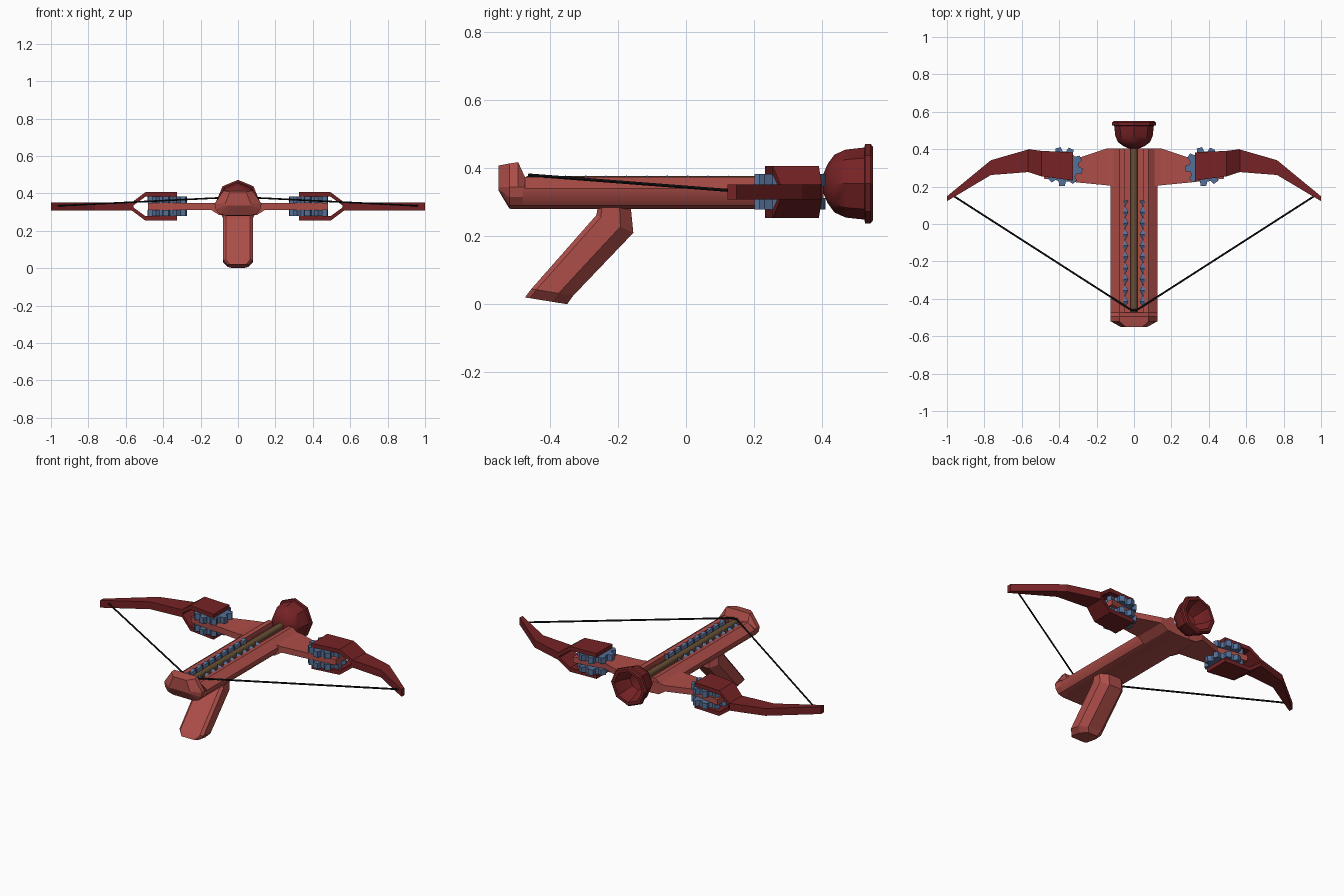
import bpy, bmesh, math
from mathutils import Vector

if "Cube" in bpy.data.objects:
    bpy.data.objects.remove(bpy.data.objects["Cube"])


def material(name, rgb):
    m = bpy.data.materials.new(name)
    m.diffuse_color = (*rgb, 1)
    m.use_nodes = True
    m.node_tree.nodes["Principled BSDF"].inputs["Base Color"].default_value = m.diffuse_color
    return m


RED = material("light_red", (0.42, 0.075, 0.065))
DARK = material("dark_red", (0.18, 0.016, 0.018))
BLUE = material("steel_blue", (0.09, 0.16, 0.31))
BROWN = material("brown", (0.14, 0.08, 0.035))
BLACK = material("black", (0.008, 0.008, 0.008))


def finish(name, bm, mat, smooth=None):
    bmesh.ops.recalc_face_normals(bm, faces=bm.faces)
    me = bpy.data.meshes.new(name)
    bm.to_mesh(me)
    bm.free()
    me.materials.append(mat)
    ob = bpy.data.objects.new(name, me)
    bpy.context.collection.objects.link(ob)
    if smooth:
        bpy.context.view_layer.objects.active = ob
        ob.select_set(True)
        bpy.ops.object.shade_smooth_by_angle(angle=math.radians(smooth))
        ob.select_set(False)
    return ob


def loft(name, rings, mat, smooth=None):
    """Skin a list of equal-length closed rings and cap both ends."""
    bm = bmesh.new()
    vs = [[bm.verts.new(p) for p in r] for r in rings]
    n = len(vs[0])
    for a, b in zip(vs, vs[1:]):
        for i in range(n):
            j = (i + 1) % n
            bm.faces.new((a[i], a[j], b[j], b[i]))
    bm.faces.new(vs[0])
    bm.faces.new(vs[-1])
    return finish(name, bm, mat, smooth)


def bars(stations, s):
    """Box rings along x from (x, y0, y1, z0, z1)."""
    return [[(s * x, y0, z0), (s * x, y1, z0), (s * x, y1, z1), (s * x, y0, z1)]
            for x, y0, y1, z0, z1 in stations]


def rod(name, a, b, r, sides, mat):
    a, b = Vector(a), Vector(b)
    q = (b - a).to_track_quat('Z', 'Y')
    ring = [q @ Vector((r * math.cos(2 * math.pi * i / sides),
                        r * math.sin(2 * math.pi * i / sides), 0)) for i in range(sides)]
    loft(name, [[a + p for p in ring], [b + p for p in ring]], mat, 50)


def mirrored(half):
    return half + [(-x, z) for x, z in reversed(half)]


# stock with a long groove in the top and a rounded underside
stock = mirrored([(0.05, 0.345), (0.052, 0.372), (0.078, 0.374), (0.125, 0.34),
                  (0.12, 0.315), (0.10, 0.29), (0.065, 0.28)])
loft("stock", [[(x, y, z) for x, z in stock] for y in (-0.48, 0.403)], RED, 30)


# raised butt closing the back of the stock
def butt_ring(y, top, bottom, w):
    half = [(0.078 * w, top), (0.125 * w, 0.345), (0.12 * w, max(bottom, 0.315)),
            (0.10 * w, max(bottom, 0.29)), (0.065 * w, bottom)]
    return [(x, y, z) for x, z in mirrored(half)]


loft("butt", [butt_ring(-0.474, 0.374, 0.28, 1), butt_ring(-0.494, 0.418, 0.28, 1),
              butt_ring(-0.52, 0.414, 0.281, 1), butt_ring(-0.552, 0.408, 0.335, 0.55)], RED)


# slanted grip, chamfered toward the muzzle
def grip_ring(yb, zb, yf, zf, w):
    pts = []
    for x, t in [(0.8, 0), (1, 0.12), (1, 0.65), (0.55, 1)]:
        pts.append((x * w, yb + (yf - yb) * t, zb + (zf - zb) * t))
    return pts + [(-x, y, z) for x, y, z in reversed(pts)]


loft("grip", [grip_ring(-0.255, 0.31, -0.165, 0.31, 0.08),
              grip_ring(-0.264, 0.262, -0.155, 0.21, 0.08),
              grip_ring(-0.455, 0.045, -0.332, 0.025, 0.08),
              grip_ring(-0.474, 0.020, -0.350, 0.0, 0.055)], RED)

# arrow shaft
rod("arrow_shaft", (0, -0.47, 0.358), (0, 0.43, 0.358), 0.019, 8, BROWN)

# plunger cup: eight-sided turned profile, hollow toward the front of the arrow
profile = [(0.03, 0.405), (0.058, 0.417), (0.085, 0.437), (0.100, 0.47), (0.106, 0.525),
           (0.117, 0.527), (0.117, 0.543), (0.109, 0.55), (0.092, 0.55), (0.084, 0.50),
           (0.055, 0.452), (0.02, 0.44)]
loft("plunger_cup", [[(r * math.cos(k * math.pi / 4), y, 0.355 + r * math.sin(k * math.pi / 4))
                      for k in range(8)] for r, y in profile], DARK, 30)


# gear outline extruded between two heights
def gear(name, cx, cy, z0, z1, teeth=9):
    pts = []
    for i in range(teeth):
        for f, r in ((0.0, 0.082), (0.3, 0.082), (0.45, 0.105), (0.85, 0.105)):
            a = 2 * math.pi * (i + f) / teeth
            pts.append((cx + r * math.cos(a), cy + r * math.sin(a)))
    loft(name, [[(x, y, z) for x, y in pts] for z in (z0, z1)], BLUE)


for side, s in (("left", -1), ("right", 1)):
    # cross arm that carries the gears
    loft(side + "_arm", bars([(0.05, 0.203, 0.404, 0.283, 0.352),
                              (0.10, 0.203, 0.404, 0.283, 0.352),
                              (0.145, 0.207, 0.404, 0.312, 0.347),
                              (0.30, 0.222, 0.352, 0.312, 0.347),
                              (0.48, 0.242, 0.388, 0.312, 0.347)], s), RED)
    # stacked gears above and below the arm
    gear(side + "_lower_gear", s * 0.378, 0.307, 0.278, 0.312)
    gear(side + "_upper_gear", s * 0.378, 0.307, 0.347, 0.383)
    # forked clamp plates
    for level, d in (("upper", 1), ("lower", -1)):
        loft(f"{side}_{level}_clamp", bars([
            (0.325, 0.232, 0.383, 0.33 + d * 0.052, 0.33 + d * 0.076),
            (0.495, 0.255, 0.391, 0.33 + d * 0.052, 0.33 + d * 0.076),
            (0.567, 0.278, 0.400, 0.33, 0.33 + d * 0.022)], s), DARK)
    # bow limb
    loft(side + "_limb", bars([(0.56, 0.278, 0.400, 0.308, 0.352),
                               (0.765, 0.262, 0.341, 0.308, 0.352),
                               (1.0, 0.122, 0.148, 0.308, 0.352)], s), DARK)
    # wavy rack beside the arrow
    rings = []
    for i in range(20):
        x0, x1, zt = (0.030, 0.055, 0.379) if i % 2 else (0.046, 0.072, 0.362)
        y = -0.445 + 0.03 * i
        rings.append([(s * x0, y, 0.34), (s * x1, y, 0.34), (s * x1, y, zt), (s * x0, y, zt)])
    loft(side + "_rack", rings, BLUE)
    # bow string
    rod(side + "_string", (s * 0.965, 0.15, 0.333), (s * 0.015, -0.46, 0.38), 0.005, 6, BLACK)

# string loop behind the arrow
rod("string_loop", (-0.02, -0.46, 0.38), (0.02, -0.46, 0.38), 0.006, 6, BLACK)
